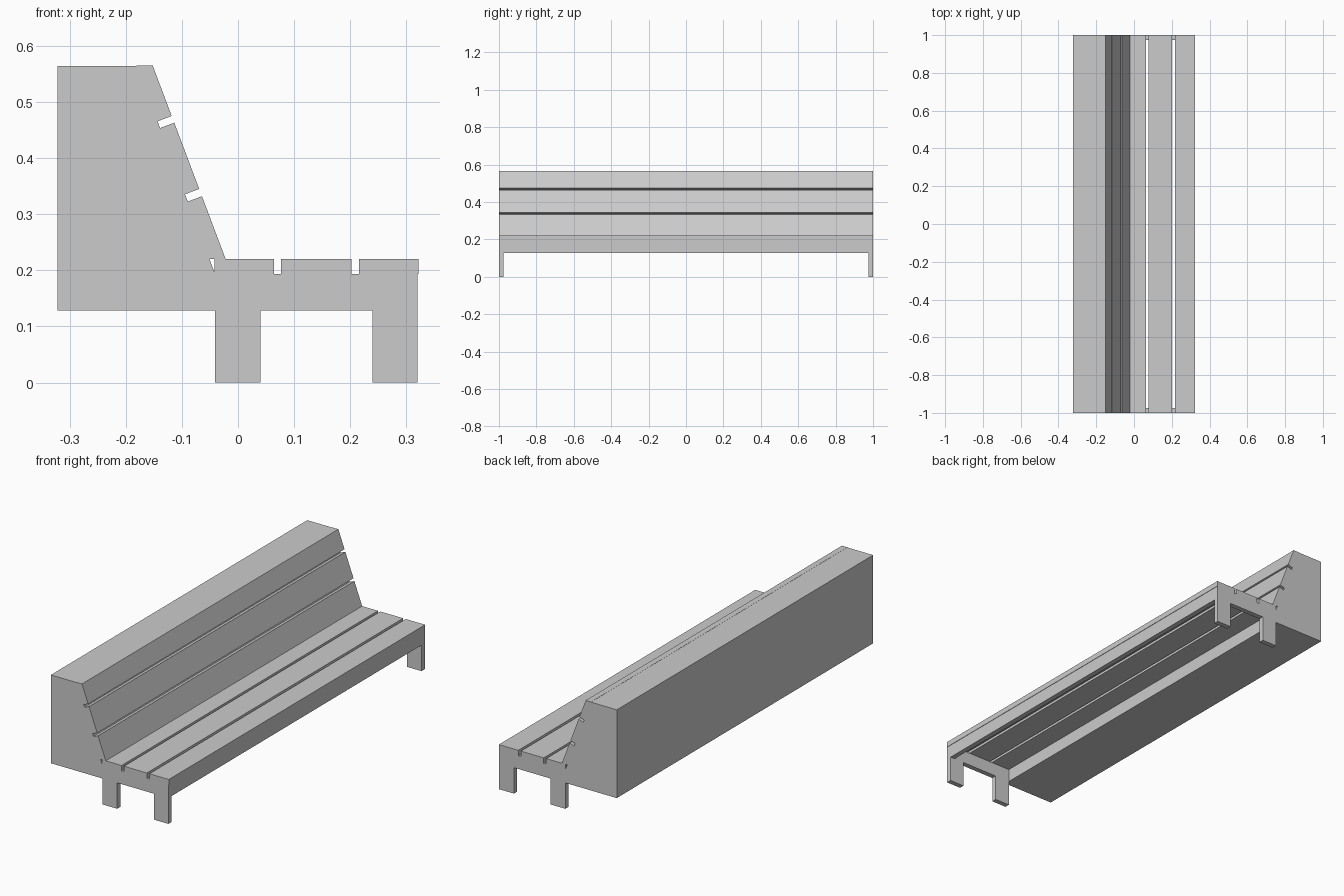
import bpy, bmesh

if "Cube" in bpy.data.objects:
    bpy.data.objects.remove(bpy.data.objects["Cube"])

SLOPE = 0.377      # backrest lean: x change per unit of z
NX, NZ = 0.936, 0.353   # backrest outward normal
T = 0.027          # plank thickness


def extrude(name, profile, y0, y1):
    """Extrude an xz outline from y0 to y1."""
    bm = bmesh.new()
    verts = [bm.verts.new((x, y0, z)) for x, z in profile]
    face = bm.faces.new(verts)
    geom = bmesh.ops.extrude_face_region(bm, geom=[face])["geom"]
    moved = [g for g in geom if isinstance(g, bmesh.types.BMVert)]
    bmesh.ops.translate(bm, verts=moved, vec=(0, y1 - y0, 0))
    bmesh.ops.recalc_face_normals(bm, faces=bm.faces)
    me = bpy.data.meshes.new(name)
    bm.to_mesh(me)
    bm.free()
    ob = bpy.data.objects.new(name, me)
    bpy.context.collection.objects.link(ob)
    return ob


def rect(x0, x1, z0, z1):
    return [(x0, z0), (x1, z0), (x1, z1), (x0, z1)]


def front(z):
    """Point on the sloping front face of the backrest."""
    return (-0.022 - (z - 0.22) * SLOPE, z)


def back(z, square):
    """Point on the rear of a backrest plank, square or level cut."""
    x, _ = front(z)
    return (x - T * NX, z - T * NZ) if square else (x - T / NX, z)


# Solid backrest block carrying the planks
extrude("back_block", [(-0.322, 0.128), (-0.041, 0.128), (-0.041, 0.193),
                       back(0.193, False), back(0.564, False), (-0.322, 0.564)], -1, 1)

# End frames with two legs each
frame = [(-0.041, 0), (0.04, 0), (0.04, 0.128), (0.24, 0.128), (0.24, 0),
         (0.32, 0), (0.32, 0.193), (-0.041, 0.193)]
for side, y0, y1 in (("front", -1, -0.975), ("rear", 0.975, 1)):
    extrude(side + "_leg_frame", frame, y0, y1)

# Rail under the front edge of the seat
extrude("seat_front_rail", rect(0.295, 0.32, 0.128, 0.193), -0.975, 0.975)

# Seat planks
for i, (x0, x1) in enumerate([(-0.042, 0.064), (0.077, 0.202), (0.216, 0.322)]):
    extrude(f"seat_plank_{i + 1}", rect(x0, x1, 0.193, 0.22), -1, 1)

# Backrest planks: level cuts at the very top and bottom, square cuts at the gaps
for i, (z0, z1) in enumerate([(0.22, 0.332), (0.345, 0.463), (0.475, 0.565)]):
    extrude(f"back_plank_{i + 1}",
            [front(z0), front(z1), back(z1, i < 2), back(z0, i > 0)], -1, 1)
